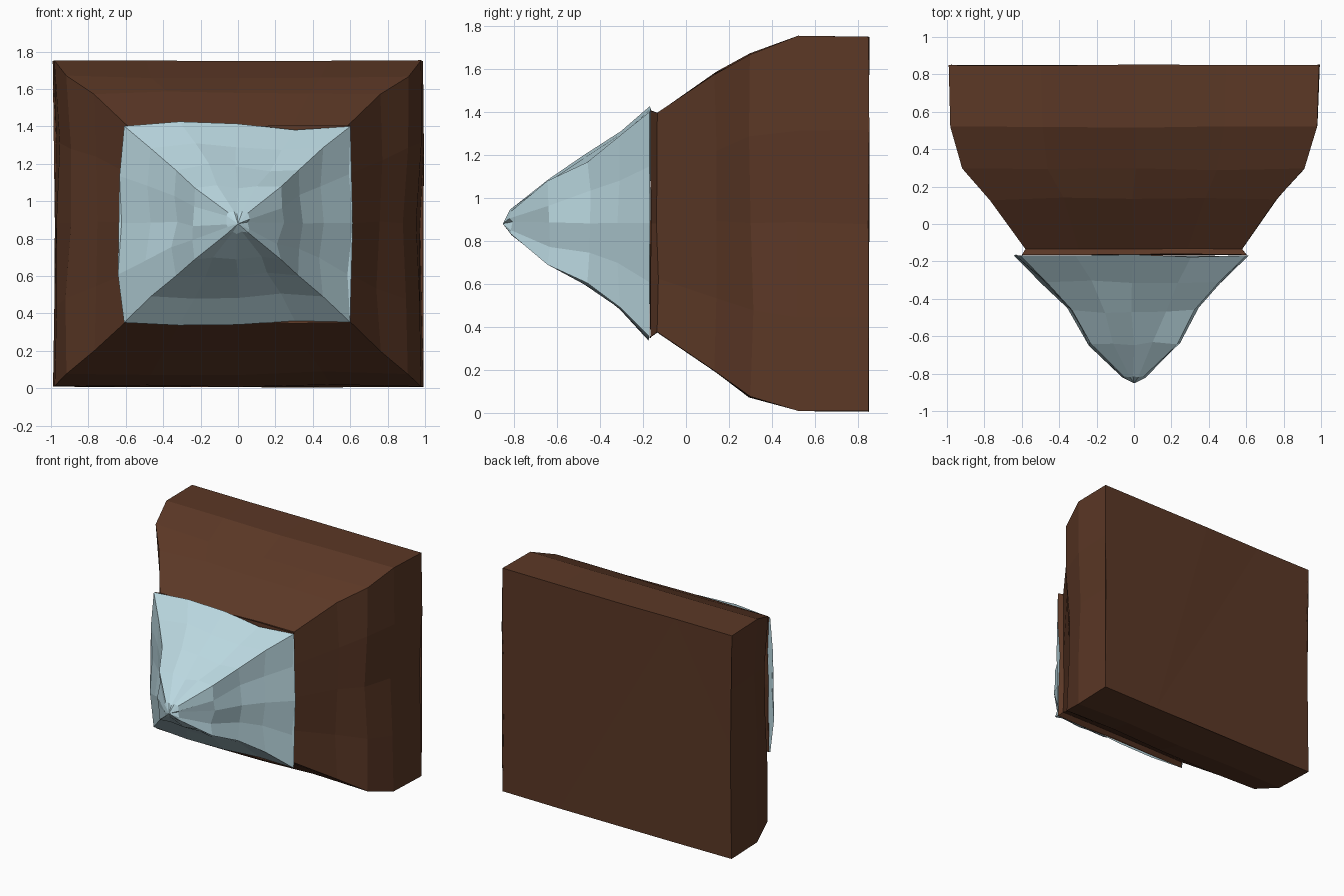
import bpy, bmesh, random
from mathutils import Vector

if "Cube" in bpy.data.objects:
    bpy.data.objects.remove(bpy.data.objects["Cube"])

random.seed(4)


def material(name, rgb):
    m = bpy.data.materials.new(name)
    m.diffuse_color = (*rgb, 1)
    m.use_nodes = True
    m.node_tree.nodes["Principled BSDF"].inputs["Base Color"].default_value = m.diffuse_color
    return m


brown = material("dark brown", (0.105, 0.039, 0.019))
ice = material("pale ice blue", (0.49, 0.68, 0.74))


def square_ring(wobble):
    """16 points on a unit square (x, z), 4 per side, clockwise from top left.
    wobble holds one outward offset per point along its own side."""
    pts = []
    corners = [(-1, 1), (1, 1), (1, -1), (-1, -1)]
    for s in range(4):
        a, b = Vector(corners[s]), Vector(corners[(s + 1) % 4])
        out = (a + b) / 2
        for k in range(4):
            pts.append(a.lerp(b, k / 4) + out * wobble[s * 4 + k])
    return pts


def loft(name, rings, wobble, mat, jitter, tip=None):
    """Skin rings of (y, left x, right x, low z, high z, jitter factor)."""
    bm = bmesh.new()
    shape = square_ring(wobble)
    loops = []
    for y, x0, x1, z0, z1, f in rings:
        loop = []
        for i, p in enumerate(shape):
            r = lambda: random.uniform(-jitter, jitter) * f * (0.3 if i % 4 == 0 else 1)
            loop.append(bm.verts.new(((x0 + x1) / 2 + p.x * (x1 - x0) / 2 + r(),
                                      y + r(),
                                      (z0 + z1) / 2 + p.y * (z1 - z0) / 2 + r())))
        loops.append(loop)
    for a, b in zip(loops, loops[1:]):
        for i in range(16):
            j = (i + 1) % 16
            bm.faces.new((a[i], a[j], b[j], b[i]))
    bm.faces.new(loops[0])
    if tip:
        t = bm.verts.new(tip)
        for i in range(16):
            bm.faces.new((loops[-1][i], loops[-1][(i + 1) % 16], t))
    else:
        bm.faces.new(loops[-1])
    bmesh.ops.triangulate(bm, faces=[f for f in bm.faces if len(f.verts) > 4])
    bmesh.ops.recalc_face_normals(bm, faces=bm.faces)
    me = bpy.data.meshes.new(name)
    bm.to_mesh(me)
    bm.free()
    me.materials.append(mat)
    ob = bpy.data.objects.new(name, me)
    bpy.context.collection.objects.link(ob)
    return ob


# Tapered block behind the spike, from flat back to front lip
loft("tapered_base", [
    (0.85, -0.99, 0.99, 0.008, 1.75, 0.3),
    (0.52, -0.98, 0.98, 0.012, 1.755, 0.6),
    (0.30, -0.915, 0.91, 0.08, 1.67, 1),
    (0.13, -0.77, 0.76, 0.20, 1.575, 1),
    (-0.135, -0.58, 0.58, 0.375, 1.395, 0.5),
    (-0.165, -0.60, 0.60, 0.35, 1.405, 0.3),
], [0, 0, -.005, 0, 0, 0, -.02, -.01, 0, 0, -.005, 0, 0, -.005, -.01, -.02],
    brown, 0.014)

# Concave pointed spike with a wavy rim
loft("spike", [
    (-0.170, -0.61, 0.60, 0.352, 1.40, 0.5),
    (-0.31, -0.465, 0.455, 0.49, 1.285, 0.6),
    (-0.46, -0.33, 0.325, 0.60, 1.17, 1),
    (-0.64, -0.235, 0.23, 0.69, 1.075, 1),
    (-0.815, -0.055, 0.055, 0.83, 0.94, 0.6),
], [0, .05, .02, -.04, 0, -.02, .025, -.03, 0, -.02, .02, .03, 0, .065, .02, .05],
    ice, 0.016, tip=(0, -0.852, 0.88))
